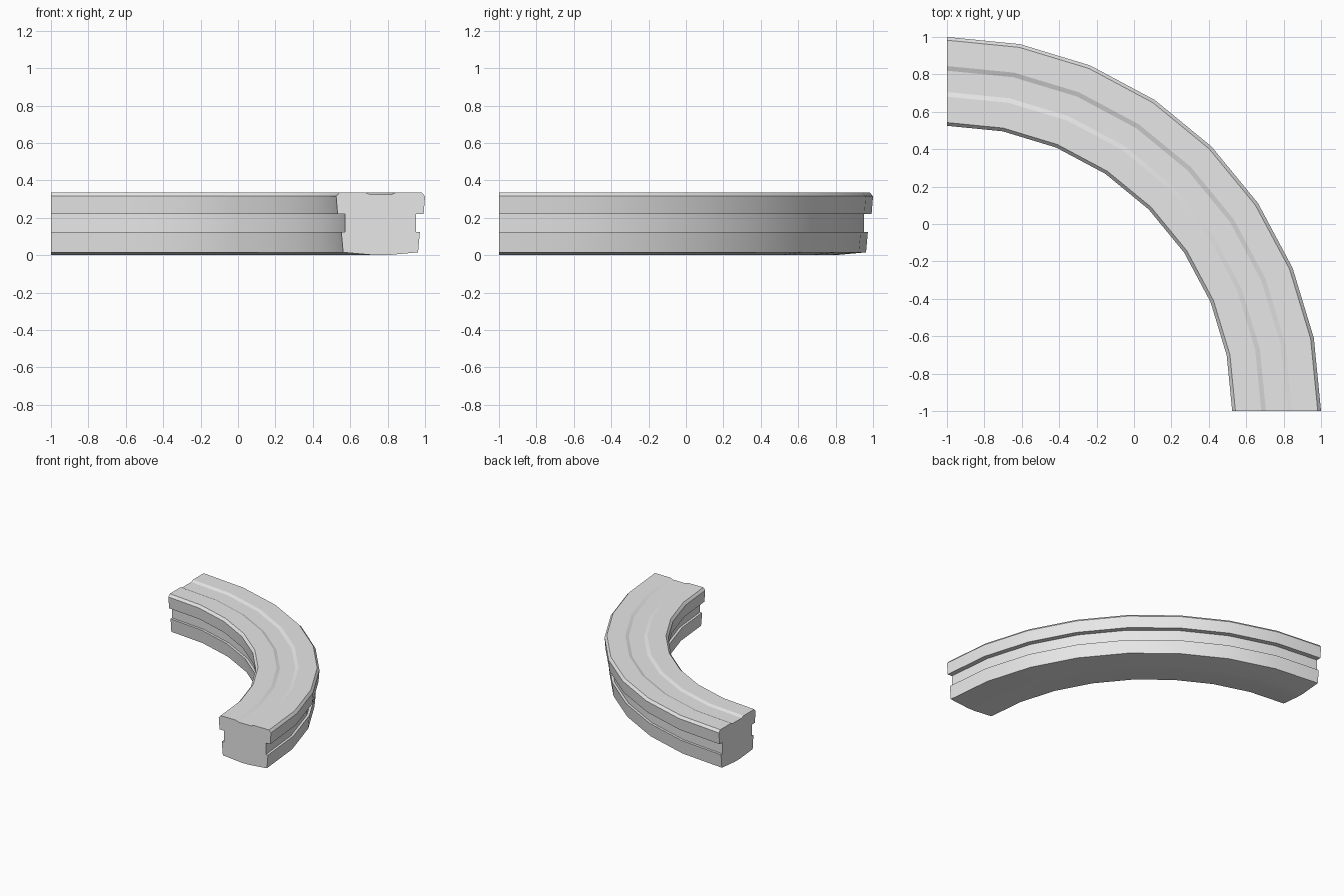
import bpy
import bmesh
from math import pi, radians
from mathutils import Vector

cube = bpy.data.objects.get("Cube")
if cube:
    bpy.data.objects.remove(cube, do_unlink=True)

# Single plain grey finish
grey = bpy.data.materials.new("light_grey")
grey.use_nodes = True
grey.diffuse_color = (0.8, 0.8, 0.8, 1)
grey.node_tree.nodes["Principled BSDF"].inputs["Base Color"].default_value = grey.diffuse_color

# Half of the cross-section, as (offset from centre line, height), bottom to top
HALF = [
    (0.035, 0.0), (0.2, 0.015),                  # shallow keel
    (0.21, 0.125), (0.19, 0.125),                # lower flange
    (0.19, 0.22), (0.23, 0.22),                  # side slot
    (0.2375, 0.315), (0.22, 0.335),              # upper flange with bevelled rim
    (0.082, 0.335), (0.057, 0.325),              # shallow groove in the top
]
CENTRE = Vector((-1, -1, 0))
RADIUS = 1.7625
SEGMENTS = 8

# Curved rail: mirrored profile swept through a quarter turn
profile = HALF + [(-x, z) for x, z in reversed(HALF)]
bm = bmesh.new()
verts = [bm.verts.new(CENTRE + Vector((RADIUS + x, 0, z))) for x, z in profile]
edges = [bm.edges.new((a, b)) for a, b in zip(verts, verts[1:] + verts[:1])]
swept = bmesh.ops.spin(bm, geom=verts + edges, cent=CENTRE, axis=(0, 0, 1),
                       angle=pi / 2, steps=SEGMENTS)

# Close both ends
end_edges = [e for e in swept["geom_last"] if isinstance(e, bmesh.types.BMEdge)]
for loop in (edges, end_edges):
    bmesh.ops.contextual_create(bm, geom=loop)
bmesh.ops.recalc_face_normals(bm, faces=bm.faces)

mesh = bpy.data.meshes.new("curved_rail")
bm.to_mesh(mesh)
bm.free()
mesh.materials.append(grey)
rail = bpy.data.objects.new("curved_rail", mesh)
bpy.context.collection.objects.link(rail)

# Smooth along the curve, crisp across the profile
bpy.ops.object.select_all(action="DESELECT")
rail.select_set(True)
bpy.context.view_layer.objects.active = rail
bpy.ops.object.shade_smooth_by_angle(angle=radians(14))
